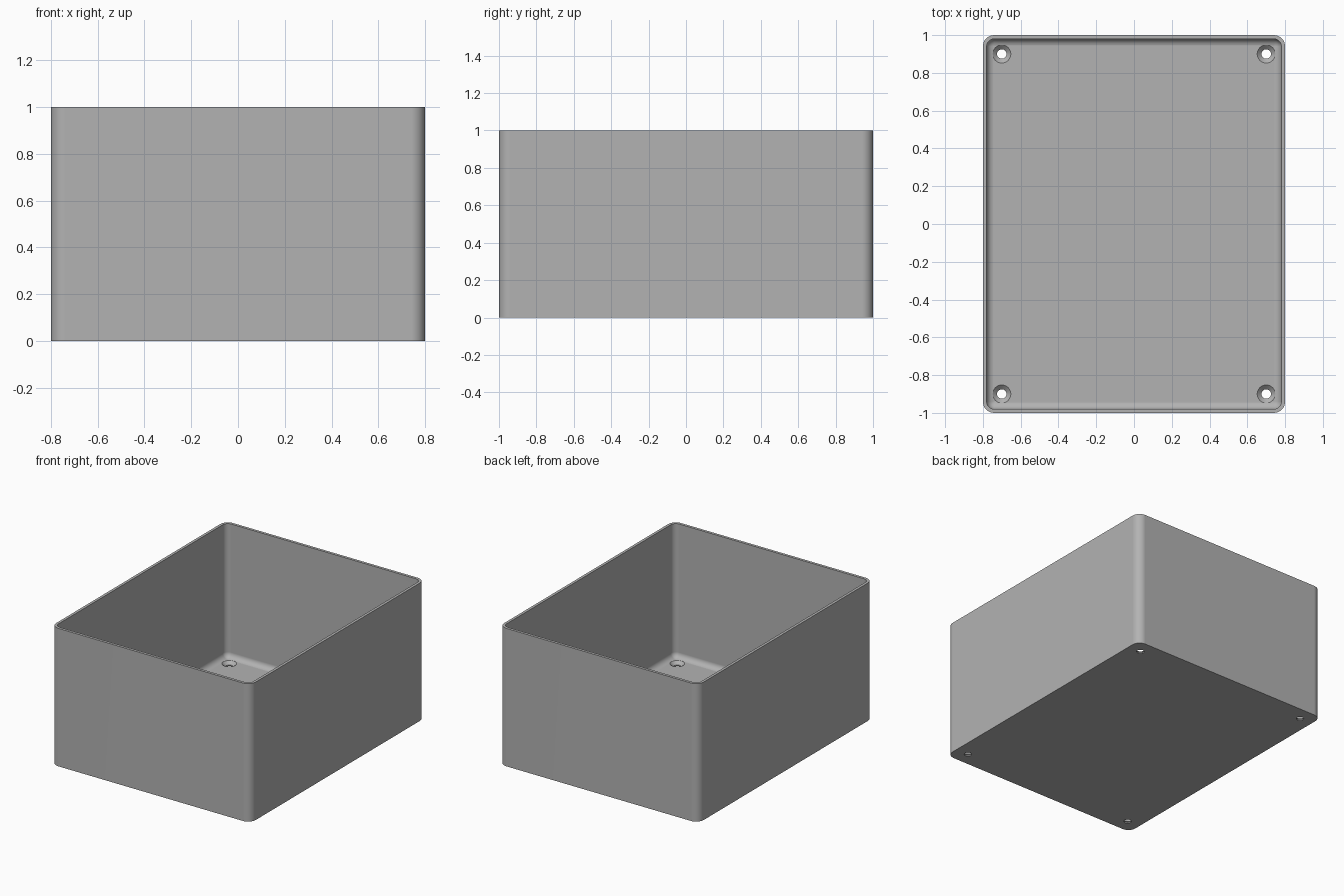
import bpy, bmesh, math

cube = bpy.data.objects.get("Cube")
if cube:
    bpy.data.objects.remove(cube, do_unlink=True)

WIDTH, DEPTH, HEIGHT = 1.6, 2.0, 1.0
CORNER, WALL, FLOOR, FILLET = 0.06, 0.02, 0.03, 0.04
CORNER_STEPS, FILLET_STEPS = 8, 8

grey = bpy.data.materials.new("plain grey")
grey.use_nodes = True
colour = (0.45, 0.45, 0.45, 1)
grey.diffuse_color = colour
grey.node_tree.nodes["Principled BSDF"].inputs["Base Color"].default_value = colour


def rounded_ring(bm, inset, z):
    """Rounded rectangle of vertices, moved inward by inset."""
    radius = max(CORNER - inset, 0.002)
    cx, cy = WIDTH / 2 - inset - radius, DEPTH / 2 - inset - radius
    ring = []
    for quarter, (sx, sy) in enumerate([(1, 1), (-1, 1), (-1, -1), (1, -1)]):
        for i in range(CORNER_STEPS + 1):
            a = math.pi / 2 * (quarter + i / CORNER_STEPS)
            ring.append(bm.verts.new((sx * cx + radius * math.cos(a),
                                      sy * cy + radius * math.sin(a), z)))
    return ring


def finish(bm, name):
    bmesh.ops.recalc_face_normals(bm, faces=bm.faces)
    mesh = bpy.data.meshes.new(name)
    bm.to_mesh(mesh)
    bm.free()
    obj = bpy.data.objects.new(name, mesh)
    bpy.context.collection.objects.link(obj)
    mesh.materials.append(grey)
    return obj


def skin(bm, rings):
    """Join successive rings and cap both ends."""
    for low, high in zip(rings, rings[1:]):
        n = len(low)
        for i in range(n):
            j = (i + 1) % n
            bm.faces.new((low[i], low[j], high[j], high[i]))
    bm.faces.new(rings[0])
    bm.faces.new(rings[-1])


# Open box: outside wall, rim, inside wall, then the rounded floor edge
profile = [(0, 0), (0, HEIGHT), (WALL, HEIGHT)]
for i in range(FILLET_STEPS + 1):
    a = math.pi / 2 * i / FILLET_STEPS
    profile.append((WALL + FILLET * (1 - math.cos(a)),
                    FLOOR + FILLET * (1 - math.sin(a))))
bm = bmesh.new()
skin(bm, [rounded_ring(bm, inset, z) for inset, z in profile])
box = finish(bm, "open_box")

# Countersunk screw holes, one in each corner of the floor
bm = bmesh.new()
hole_profile = [(0.025, -0.05), (0.025, 0.008), (0.048, FLOOR), (0.048, 0.1)]
for x in (-0.7, 0.7):
    for y in (-0.9, 0.9):
        rings = []
        for radius, z in hole_profile:
            circle = bmesh.ops.create_circle(bm, segments=32, radius=radius)["verts"]
            bmesh.ops.translate(bm, verts=circle, vec=(x, y, z))
            rings.append(circle)
        skin(bm, rings)
cutter = finish(bm, "screw_hole_cutter")

cut = box.modifiers.new("screw_holes", 'BOOLEAN')
cut.operation, cut.solver, cut.object = 'DIFFERENCE', 'EXACT', cutter
bpy.context.view_layer.objects.active = box
box.select_set(True)
cutter.select_set(False)
bpy.ops.object.modifier_apply(modifier=cut.name)
bpy.data.objects.remove(cutter, do_unlink=True)

# Smooth corners, flat walls and floor
bpy.ops.object.shade_smooth_by_angle(angle=math.radians(30))
weighted = box.modifiers.new("flat_panels", 'WEIGHTED_NORMAL')
weighted.keep_sharp = True
